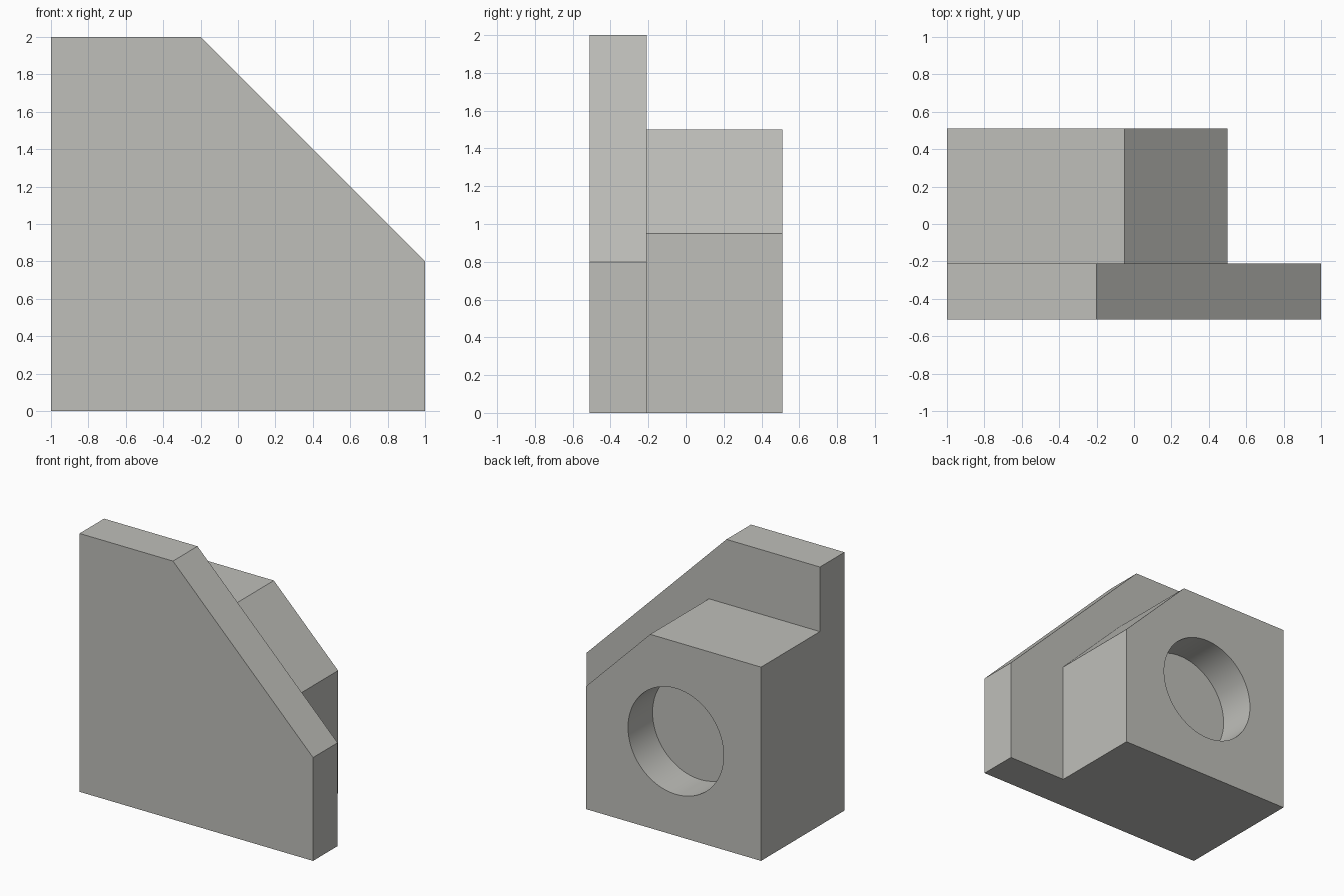
import bpy, bmesh, math
from mathutils import Matrix

if "Cube" in bpy.data.objects:
    bpy.data.objects.remove(bpy.data.objects["Cube"])

grey = bpy.data.materials.new("warm grey")
grey.diffuse_color = (0.52, 0.52, 0.49, 1)
grey.use_nodes = True
grey.node_tree.nodes["Principled BSDF"].inputs["Base Color"].default_value = grey.diffuse_color


def make_object(name, bm):
    bmesh.ops.recalc_face_normals(bm, faces=bm.faces)
    mesh = bpy.data.meshes.new(name)
    bm.to_mesh(mesh)
    bm.free()
    mesh.materials.append(grey)
    ob = bpy.data.objects.new(name, mesh)
    bpy.context.collection.objects.link(ob)
    return ob


def extruded(name, profile, y0, y1):
    """Extrude an x-z outline from y0 to y1."""
    bm = bmesh.new()
    face = bm.faces.new([bm.verts.new((x, y0, z)) for x, z in profile])
    out = bmesh.ops.extrude_face_region(bm, geom=[face])
    moved = [v for v in out["geom"] if isinstance(v, bmesh.types.BMVert)]
    bmesh.ops.translate(bm, verts=moved, vec=(0, y1 - y0, 0))
    return make_object(name, bm)


def boolean(target, helper, operation):
    mod = target.modifiers.new(operation.lower(), "BOOLEAN")
    mod.operation = operation
    mod.solver = "EXACT"
    mod.object = helper
    bpy.context.view_layer.objects.active = target
    bpy.ops.object.modifier_apply(modifier=mod.name)
    bpy.data.objects.remove(helper)


# Tall front plate with one sloping corner
bracket = extruded("bracket", [(-1, 0), (1, 0), (1, 0.8), (-0.2, 2), (-1, 2)],
                   -0.51, -0.21)

# Chamfered block behind the plate, fused to it
block = extruded("rear_block",
                 [(-1, 0), (0.5, 0), (0.5, 0.95), (-0.05, 1.5), (-1, 1.5)],
                 -0.21, 0.51)
boolean(bracket, block, "UNION")

# Round blind hole in the back of the block
bm = bmesh.new()
bmesh.ops.create_cone(bm, cap_ends=True, segments=96, radius1=0.41, radius2=0.41,
                      depth=0.6, matrix=Matrix.Translation((-0.27, 0.51, 0.73))
                      @ Matrix.Rotation(math.pi / 2, 4, "X"))
boolean(bracket, make_object("hole_cutter", bm), "DIFFERENCE")

# Smooth hole wall, sharp edges everywhere else
bracket.select_set(True)
bpy.context.view_layer.objects.active = bracket
bpy.ops.object.shade_smooth_by_angle(angle=math.radians(30))
